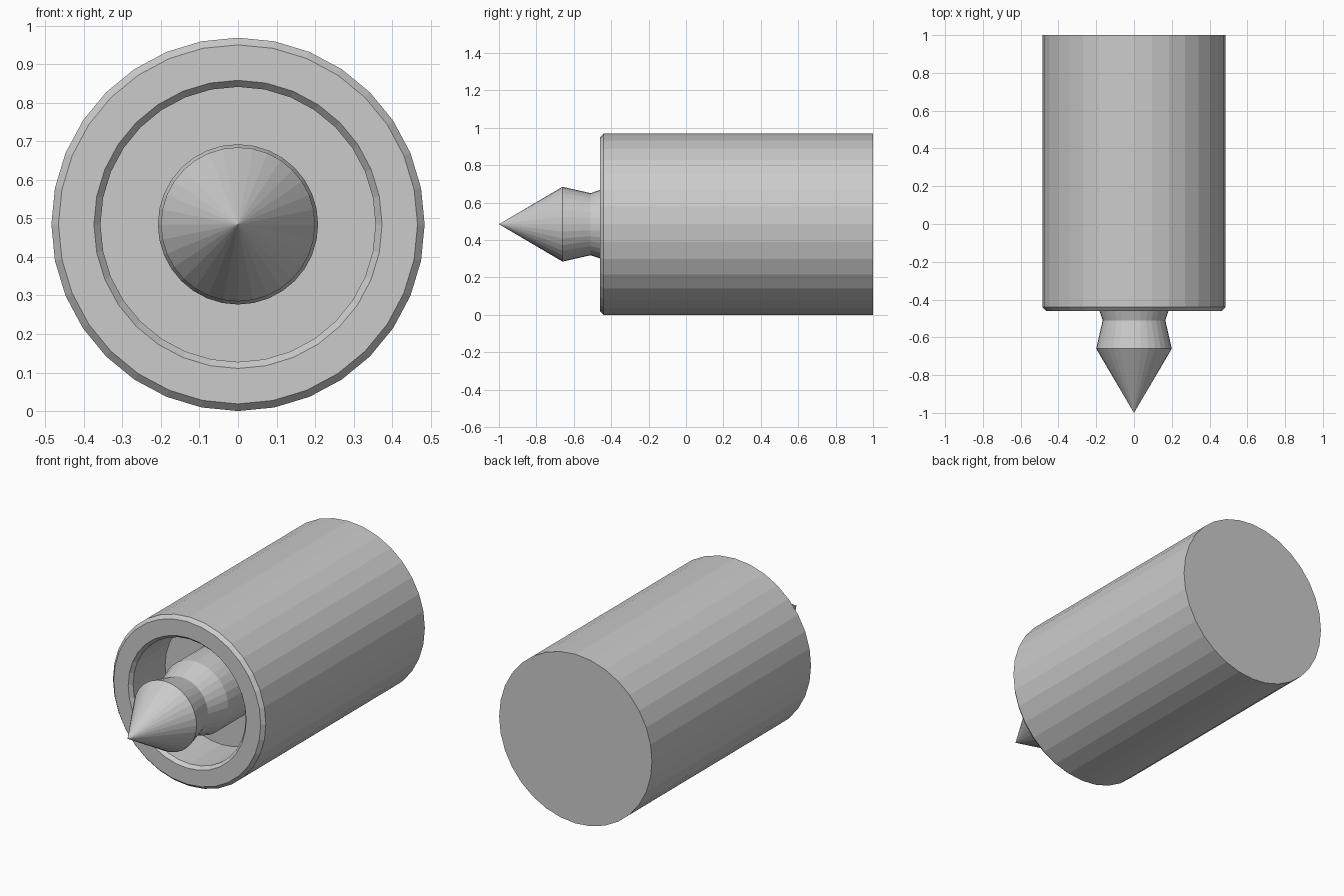
import bpy, bmesh, math

if "Cube" in bpy.data.objects:
    bpy.data.objects.remove(bpy.data.objects["Cube"])

SIDES = 32
CZ = 0.4845


def lathe(name, profile):
    """Revolve (y, radius) points about the lengthwise axis; radius 0 closes to a point."""
    bm = bmesh.new()
    rings = []
    for y, r in profile:
        if r == 0:
            rings.append([bm.verts.new((0, y, CZ))])
        else:
            rings.append([bm.verts.new((r * math.sin(a), y, CZ + r * math.cos(a)))
                          for a in (2 * math.pi * i / SIDES for i in range(SIDES))])
    for a, b in zip(rings, rings[1:]):
        for i in range(SIDES):
            j = (i + 1) % SIDES
            if len(a) == 1:
                bm.faces.new((a[0], b[i], b[j]))
            elif len(b) == 1:
                bm.faces.new((a[i], b[0], a[j]))
            else:
                bm.faces.new((a[i], b[i], b[j], a[j]))
    # Flat caps on open ends
    for end in (rings[0], rings[-1]):
        if len(end) > 1:
            bm.faces.new(end)
    bmesh.ops.recalc_face_normals(bm, faces=bm.faces)
    mesh = bpy.data.meshes.new(name)
    bm.to_mesh(mesh)
    bm.free()
    obj = bpy.data.objects.new(name, mesh)
    bpy.context.collection.objects.link(obj)
    return obj


# Body: flat back, chamfered front rim and recessed cup
lathe("body", [(1.0, 0.4845), (-0.44, 0.4845), (-0.46, 0.466),
               (-0.46, 0.374), (-0.44, 0.357), (-0.15, 0.357)])

# Spike: pointed tip, narrow neck, thicker shank running into the cup floor
lathe("spike", [(-1.0, 0), (-0.66, 0.2), (-0.51, 0.166),
                (-0.385, 0.208), (-0.14, 0.208)])
